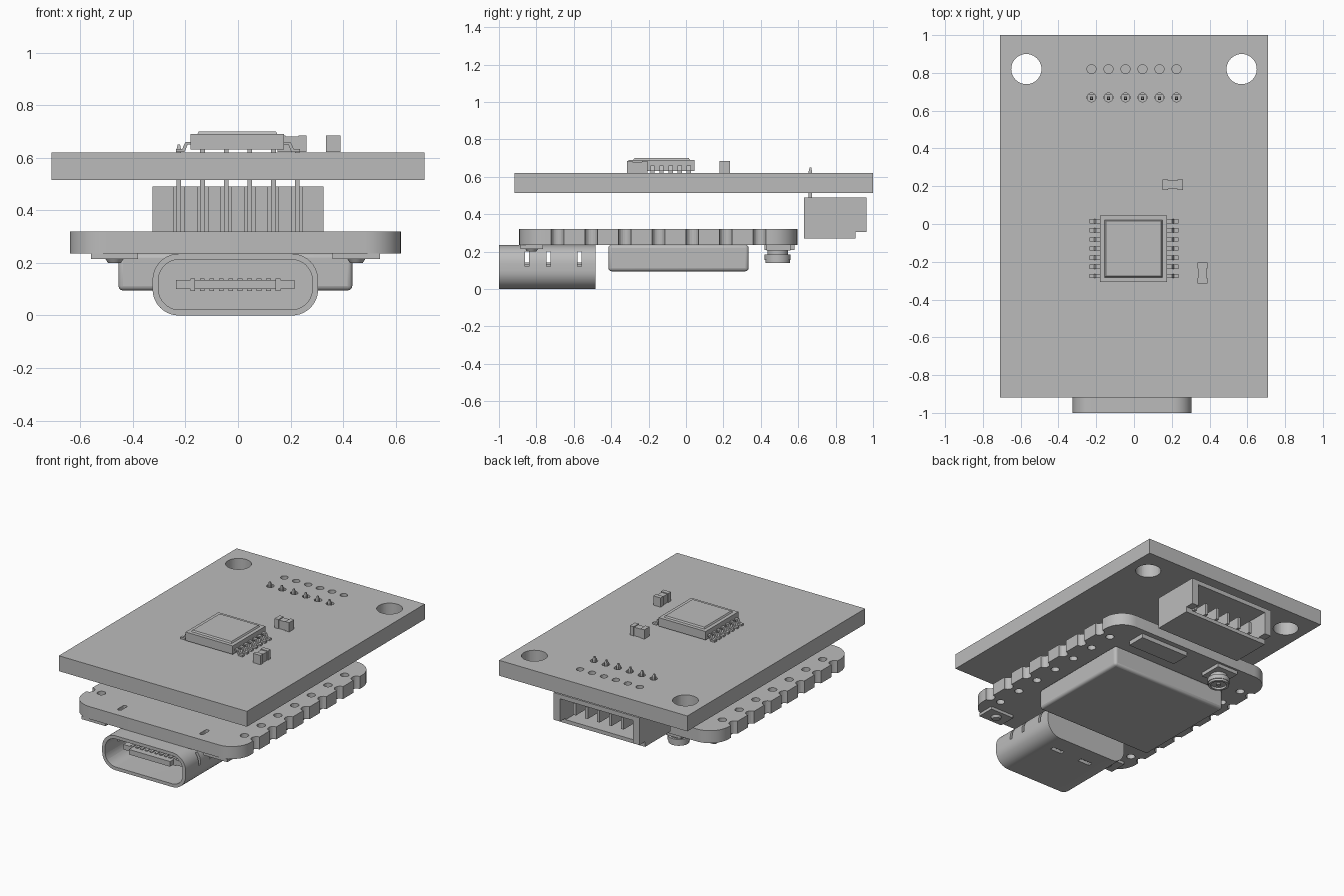
import bpy, bmesh, math
from mathutils import Vector

cube = bpy.data.objects.get("Cube")
if cube:
    bpy.data.objects.remove(cube, do_unlink=True)

grey = bpy.data.materials.new("plain_grey")
grey.use_nodes = True
grey.diffuse_color = (0.5, 0.5, 0.5, 1)
grey.node_tree.nodes["Principled BSDF"].inputs["Base Color"].default_value = (0.5, 0.5, 0.5, 1)


# Outlines and solids
def rect(u0, u1, v0, v1, r=0, steps=8):
    if not r:
        return [(u0, v0), (u1, v0), (u1, v1), (u0, v1)]
    pts = []
    for k, (u, v) in enumerate([(u1 - r, v1 - r), (u0 + r, v1 - r), (u0 + r, v0 + r), (u1 - r, v0 + r)]):
        for s in range(steps + 1):
            a = math.pi / 2 * (k + s / steps)
            pts.append((u + r * math.cos(a), v + r * math.sin(a)))
    return pts


def circle(u, v, r, n=24):
    return [(u + r * math.cos(2 * math.pi * i / n), v + r * math.sin(2 * math.pi * i / n)) for i in range(n)]


def prism(outline, lo, hi, axis="z", taper=1.0):
    return outline, lo, hi, axis, taper


def box(x0, x1, y0, y1, z0, z1, taper=1.0):
    return prism(rect(x0, x1, y0, y1), z0, z1, "z", taper)


def place(u, v, w, axis):
    return {"z": (u, v, w), "y": (u, w, v), "x": (w, u, v)}[axis]


def part(name, solids, smooth=True):
    bm = bmesh.new()
    for outline, lo, hi, axis, taper in solids:
        mid = sum((Vector(p) for p in outline), Vector((0, 0))) / len(outline)
        top = [mid + (Vector(p) - mid) * taper for p in outline]
        a = [bm.verts.new(place(u, v, lo, axis)) for u, v in outline]
        b = [bm.verts.new(place(u, v, hi, axis)) for u, v in top]
        bm.faces.new(a)
        bm.faces.new(b[::-1])
        for i in range(len(a)):
            j = (i + 1) % len(a)
            bm.faces.new((a[i], b[i], b[j], a[j]))
    bmesh.ops.recalc_face_normals(bm, faces=bm.faces)
    mesh = bpy.data.meshes.new(name)
    bm.to_mesh(mesh)
    bm.free()
    mesh.materials.append(grey)
    obj = bpy.data.objects.new(name, mesh)
    bpy.context.collection.objects.link(obj)
    if smooth:
        finish(obj)
    return obj


def select(obj):
    bpy.ops.object.select_all(action="DESELECT")
    obj.select_set(True)
    bpy.context.view_layer.objects.active = obj


def finish(obj):
    select(obj)
    bpy.ops.object.shade_smooth_by_angle(angle=math.radians(30))


def cut(obj, solids):
    cutter = part("cutter", solids, smooth=False)
    cutter.hide_render = True
    mod = obj.modifiers.new("cut", "BOOLEAN")
    mod.operation, mod.solver, mod.object = "DIFFERENCE", "EXACT", cutter
    select(obj)
    bpy.ops.object.modifier_apply(modifier=mod.name)
    bpy.data.objects.remove(cutter, do_unlink=True)
    finish(obj)


def bevel(obj, width, segments):
    mod = obj.modifiers.new("bevel", "BEVEL")
    mod.width, mod.segments = width, segments
    select(obj)
    bpy.ops.object.modifier_apply(modifier=mod.name)
    finish(obj)


pin_x = [-0.225 + 0.09 * i for i in range(6)]
mid_x = -0.01

# Upper circuit board with mounting and pin holes
upper = part("upper_board", [box(-0.71, 0.71, -0.918, 1, 0.515, 0.62)])
cut(upper, [prism(circle(s * 0.57, 0.82, 0.08, 40), 0.4, 0.7) for s in (-1, 1)]
    + [prism(circle(x, y, 0.024, 16), 0.4, 0.7) for x in pin_x for y in (0.82, 0.67)])

# Chip with gull-wing legs
part("chip_body", [box(-0.18, 0.175, -0.307, 0.046, 0.632, 0.69),
                   box(-0.155, 0.15, -0.282, 0.021, 0.69, 0.7, 0.96)])
leg = [(0.17, 0.65), (0.17, 0.66), (0.2, 0.66), (0.212, 0.634), (0.235, 0.634),
       (0.235, 0.622), (0.203, 0.622), (0.192, 0.65)]
legs = []
for i in range(7):
    y = -0.275 + 0.0483 * i
    for s in (-1, 1):
        legs.append(prism([(s * u, v) for u, v in leg], y - 0.011, y + 0.011, "y"))
part("chip_legs", legs)

# Two small surface capacitors with slightly waisted bodies
part("capacitor_front", [box(0.335, 0.39, -0.315, -0.285, 0.622, 0.685),
                         box(0.34, 0.385, -0.285, -0.235, 0.622, 0.68),
                         box(0.335, 0.39, -0.235, -0.205, 0.622, 0.685)])
part("capacitor_back", [box(0.15, 0.18, 0.18, 0.235, 0.622, 0.685),
                        box(0.18, 0.23, 0.185, 0.23, 0.622, 0.68),
                        box(0.23, 0.26, 0.18, 0.235, 0.622, 0.685)])

# Socket under the upper board, opening to the back
side = [(0.63, 0.27), (0.905, 0.27), (0.905, 0.305), (0.965, 0.305), (0.965, 0.49), (0.63, 0.49)]
socket = part("socket_housing", [prism(side, -0.325, 0.325, "x")])
cut(socket, [box(-0.275, 0.275, 0.72, 1.1, 0.295, 0.46)])
cut(socket, [box(x - 0.02, x + 0.02, 0.6, 0.685, 0.32, 0.6) for x in pin_x])
part("socket_contacts", [box(x - 0.01, x + 0.01, 0.7, 0.88, 0.33, 0.41) for x in pin_x])
part("socket_pins", [box(x - 0.009, x + 0.009, 0.656, 0.674, 0.31, 0.63) for x in pin_x]
     + [box(x - 0.009, x + 0.009, 0.656, 0.674, 0.63, 0.65, 0.5) for x in pin_x])

# Lower circuit board with edge notches and pad holes
lower = part("lower_board", [prism(rect(-0.64, 0.62, -0.892, 0.595, 0.14), 0.235, 0.32)])
holes = []
for s in (-1, 1):
    for i in range(7):
        y = -0.147 + 0.18 * (i - 3)
        holes.append(prism(circle(mid_x + s * 0.63, y, 0.034, 20), 0.1, 0.5))
        holes.append(prism(circle(mid_x + s * 0.54, y, 0.027, 16), 0.1, 0.5))
    x = mid_x + s * 0.31
    holes.append(prism(rect(x - 0.014, x + 0.014, -0.83, -0.75, 0.012, 4), 0.24, 0.5))
cut(lower, holes)

# Metal port shell, hollow from the front
shell = part("port_shell", [prism(rect(-0.325, 0.305, 0, 0.235, 0.1, 10), -1, -0.485, "y")])
cut(shell, [prism(rect(-0.303, 0.283, 0.022, 0.213, 0.08, 10), -1.1, -0.54, "y")])
cut(shell, [box(-0.5, 0.5, y - 0.01, y + 0.01, 0.12, 0.2) for y in (-0.85, -0.735, -0.57)]
    + [box(x - 0.045, x + 0.045, -0.63, -0.6, -0.1, 0.1) for x in (-0.11, 0.12)])
part("port_tongue", [box(-0.235, 0.215, -0.9, -0.53, 0.1, 0.135),
                     box(-0.165, 0.145, -0.94, -0.9, 0.1, 0.135)])
part("port_contacts", [box(x - 0.009, x + 0.009, -0.9, -0.54, 0.094, 0.141)
                       for x in [mid_x + 0.036 * (i - 4.5) for i in range(10)]])

# Shield can below the lower board
can = part("shield_can", [box(-0.455, 0.435, -0.415, 0.335, 0.095, 0.237)])
bevel(can, 0.018, 3)

# Two push buttons beside the port
for s, label in ((-1, "right"), (1, "left")):
    x = mid_x + s * 0.46
    part(label + "_button", [box(x - 0.09, x + 0.09, -0.885, -0.765, 0.215, 0.236),
                             prism(circle(x, -0.825, 0.035), 0.216, 0.2, "z", 0.7)])

# Plate antenna and round aerial connector at the back
part("antenna_block", [box(0.03, 0.4, 0.43, 0.56, 0.205, 0.236)])
part("aerial_connector", [box(-0.37, -0.21, 0.42, 0.58, 0.21, 0.236),
                          prism(circle(-0.29, 0.49, 0.055), 0.185, 0.212),
                          prism(circle(-0.29, 0.49, 0.07), 0.155, 0.185)])
ring = part("aerial_ring", [prism(circle(-0.29, 0.49, 0.066), 0.14, 0.157)])
cut(ring, [prism(circle(-0.29, 0.49, 0.05), 0.1, 0.154)])
part("aerial_pin", [prism(circle(-0.29, 0.49, 0.014, 12), 0.142, 0.157)])
